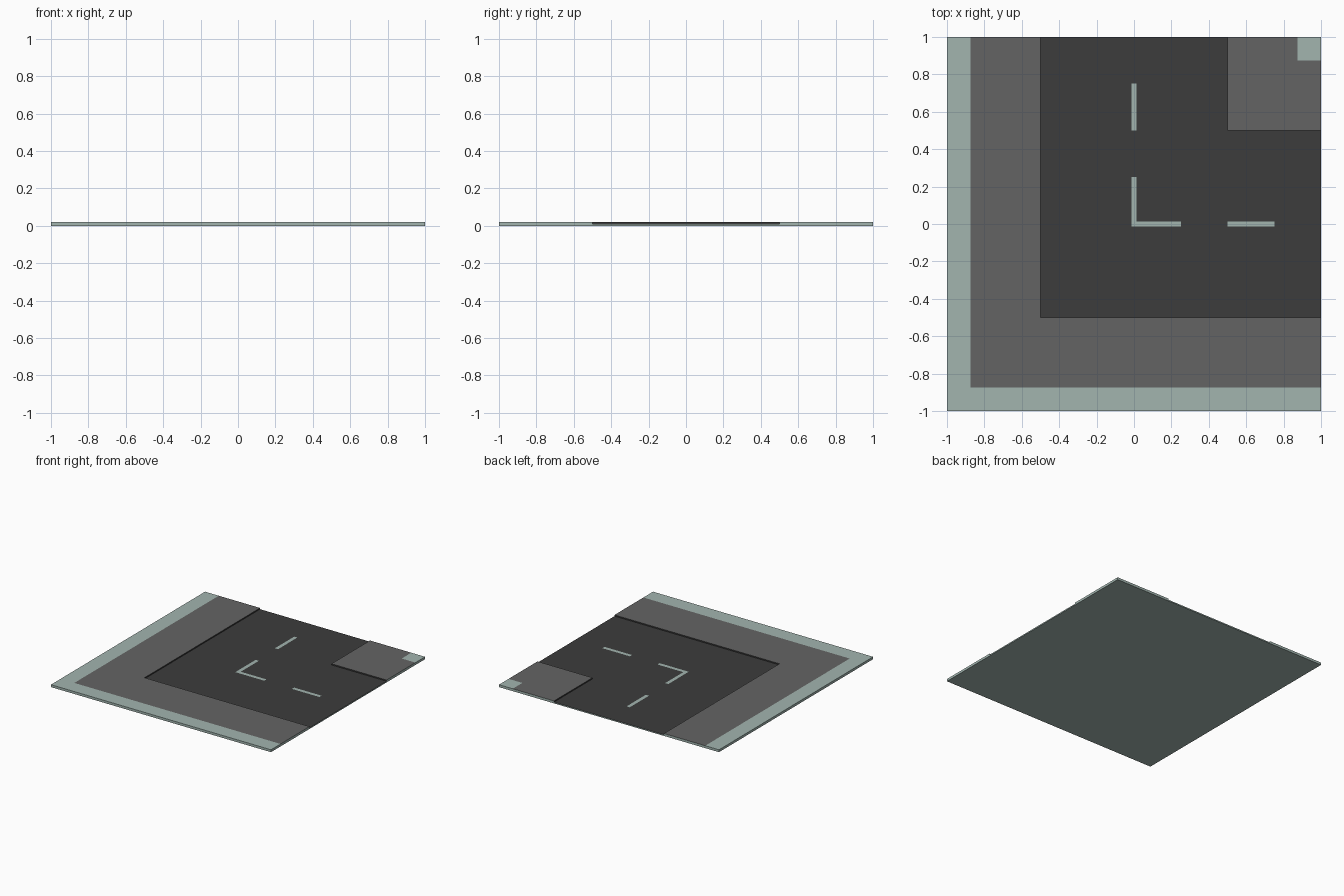
import bpy, bmesh

if "Cube" in bpy.data.objects:
    bpy.data.objects.remove(bpy.data.objects["Cube"])

TOP, ROAD = 0.02, 0.01          # paving level, sunken road level
W, B, R = 0.0145, 0.875, 0.5    # marking half width, border line, road edge
XS = [-1, -B, -R, -W, W, 0.25, R, 0.75, B, 1]


def kind(x, y):
    """Which part covers the point (x, y)."""
    if min(x, y) < -B or min(x, y) > B:
        return "border"
    if min(x, y) < -R or min(x, y) > R:
        return "paving"
    along, across = max(x, y), min(x, y)
    if abs(across) < W and (-W < along < 0.25 or R < along < 0.75):
        return "marking"
    return "road"


def height(k):
    return TOP if k in ("border", "paving") else ROAD


def part(name, quads, color):
    """Join quads into one welded, coloured object."""
    bm = bmesh.new()
    for q in quads:
        bm.faces.new([bm.verts.new(p) for p in q])
    bmesh.ops.remove_doubles(bm, verts=bm.verts, dist=1e-5)
    me = bpy.data.meshes.new(name)
    bm.to_mesh(me)
    bm.free()
    mat = bpy.data.materials.new(name + "_color")
    mat.diffuse_color = (*color, 1)
    mat.use_nodes = True
    mat.node_tree.nodes["Principled BSDF"].inputs["Base Color"].default_value = mat.diffuse_color
    me.materials.append(mat)
    bpy.context.collection.objects.link(bpy.data.objects.new(name, me))


def wall(a, b, z0, z1):
    return [(*a, z0), (*b, z0), (*b, z1), (*a, z1)]


quads = {"border": [], "paving": [], "road": [], "marking": []}
n = len(XS) - 1
mid = [(XS[i] + XS[i + 1]) / 2 for i in range(n)]
for i in range(n):
    for j in range(n):
        x0, x1, y0, y1 = XS[i], XS[i + 1], XS[j], XS[j + 1]
        k = kind(mid[i], mid[j])
        z = height(k)
        corners = [(x0, y0), (x1, y0), (x1, y1), (x0, y1)]
        # top surface and underside
        quads[k].append([(*c, z) for c in corners])
        quads["border"].append([(*c, 0) for c in reversed(corners)])
        # outer sides, and kerbs stepping down to the road
        for s, (di, dj) in enumerate([(0, -1), (1, 0), (0, 1), (-1, 0)]):
            a, b = corners[s], corners[(s + 1) % 4]
            u, v = i + di, j + dj
            if not (0 <= u < n and 0 <= v < n):
                quads["border"].append(wall(a, b, 0, z))
            elif height(kind(mid[u], mid[v])) < z:
                quads["road"].append(wall(a, b, ROAD, TOP))

part("base_and_border", quads["border"], (0.36, 0.46, 0.43))
part("paving", quads["paving"], (0.127, 0.127, 0.127))
part("sunken_road", quads["road"], (0.045, 0.045, 0.045))
part("lane_markings", quads["marking"], (0.36, 0.46, 0.43))
